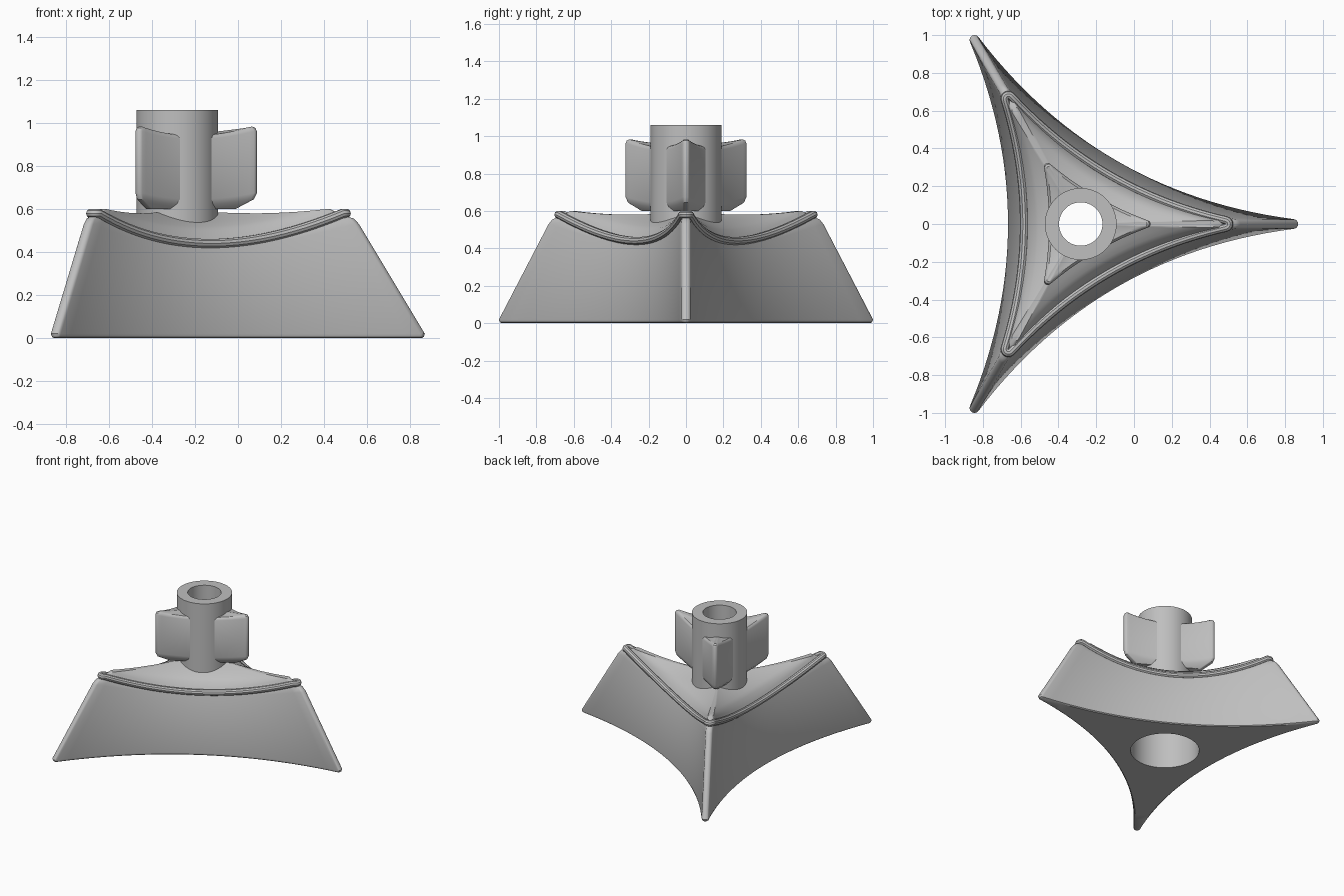
import bpy
from math import sin, cos, pi, atan, radians

cube = bpy.data.objects.get("Cube")
if cube:
    bpy.data.objects.remove(cube, do_unlink=True)

CX = -0.282          # axis of the three-fold symmetry
SIDE, CAP = 28, 8    # samples per concave side and rounded corner

grey = bpy.data.materials.new("light grey")
grey.use_nodes = True
grey.diffuse_color = (0.52, 0.52, 0.52, 1)
grey.node_tree.nodes["Principled BSDF"].inputs["Base Color"].default_value = (0.52, 0.52, 0.52, 1)


def star(a, c, m):
    """Concave triangle: corner radius a, rounding c, side distance m -> (x, y, tipness)."""
    h, t = a / 2, a * sin(pi / 3)
    slope = atan(2 * (h + c - m) / t)
    d_end, u_end = h + c * cos(slope), t - c * sin(slope)
    pts = []
    for k in range(3):
        phi = pi / 3 + k * 2 * pi / 3
        for i in range(SIDE + 1):
            s = 2 * i / SIDE - 1
            d, u = m + (d_end - m) * s * s, u_end * s
            pts.append((d * cos(phi) - u * sin(phi), d * sin(phi) + u * cos(phi), s * s))
        corner, half = phi + pi / 3, pi / 3 + slope
        for i in range(1, CAP):
            g = corner - half + 2 * half * i / CAP
            pts.append((a * cos(corner) + c * cos(g), a * sin(corner) + c * sin(g), 1))
    return pts


def ring(a, c, m, z_mid, z_tip):
    return [(x, y, z_mid + (z_tip - z_mid) * w) for x, y, w in star(a, c, m)]


def crown(base, apex, power, dip):
    """Rings shrinking from a top edge towards the axis."""
    tips = [p[2] for p in star(0.69, 0.02, 0.275)]
    out = []
    for f in (0.92, 0.82, 0.7, 0.55, 0.4, 0.25, 0.1):
        out.append([(x * f, y * f, z + (apex - z) * (1 - f) ** power - dip * f * (1 - f) * w)
                    for (x, y, z), w in zip(base, tips)])
    return out


def make(name, verts, faces):
    me = bpy.data.meshes.new(name)
    me.from_pydata(verts, [], faces)
    me.materials.append(grey)
    ob = bpy.data.objects.new(name, me)
    ob.location.x = CX
    bpy.context.collection.objects.link(ob)
    return ob


def loft(name, rings):
    n = len(rings[0])
    verts = [p for r in rings for p in r]
    faces = [(j * n + i, j * n + (i + 1) % n, (j + 1) * n + (i + 1) % n, (j + 1) * n + i)
             for j in range(len(rings) - 1) for i in range(n)]
    faces += [tuple(reversed(range(n))), tuple(range(len(verts) - n, len(verts)))]
    return make(name, verts, faces)


def circle(r, z, n=64):
    return [(r * cos(2 * pi * i / n), r * sin(2 * pi * i / n), z) for i in range(n)]


def activate(ob):
    bpy.ops.object.select_all(action='DESELECT')
    ob.select_set(True)
    bpy.context.view_layer.objects.active = ob


def cut(ob, cutter):
    activate(ob)
    mod = ob.modifiers.new("bore", 'BOOLEAN')
    mod.operation, mod.solver, mod.object = 'DIFFERENCE', 'EXACT', cutter
    bpy.ops.object.modifier_apply(modifier=mod.name)


# Flared three-pointed base with a shallow tent top
base_rings = [
    ring(1.125, 0.012, 0.375, 0, 0),
    ring(1.125, 0.021, 0.382, 0.006, 0.006),
    ring(1.125, 0.026, 0.385, 0.02, 0.02),
    ring(0.82, 0.025, 0.305, 0.425, 0.53),
    ring(0.80, 0.022, 0.30, 0.44, 0.555),
    ring(0.74, 0.02, 0.285, 0.445, 0.575),
    ring(0.69, 0.02, 0.275, 0.46, 0.60),
]
base = loft("base", base_rings + crown(base_rings[-1], 0.60, 0.5, 0.08))

# Three-winged collar around the tube
collar_rings = [
    ring(0.25, 0.02, 0.145, 0.60, 0.60),
    ring(0.335, 0.02, 0.16, 0.62, 0.645),
    ring(0.35, 0.02, 0.168, 0.645, 0.675),
    ring(0.35, 0.02, 0.168, 0.925, 0.962),
    ring(0.347, 0.016, 0.162, 0.937, 0.977),
    ring(0.34, 0.01, 0.155, 0.942, 0.983),
]
collar = loft("collar", collar_rings + crown(collar_rings[-1], 0.942, 0.8, 0))

# Stepped bore: wide socket underneath, narrow hole above
cutter = loft("bore_cutter", [circle(0.24, -0.1), circle(0.24, 0.40),
                              circle(0.115, 0.40), circle(0.115, 1.3)])
cutter.hide_render = True
cut(base, cutter)
cut(collar, cutter)
bpy.data.objects.remove(cutter, do_unlink=True)

# Upright tube
N = 64
tube_rings = [circle(0.19, 0.45), circle(0.19, 1.06), circle(0.115, 1.06), circle(0.115, 0.45)]
tube = make("tube", [p for r in tube_rings for p in r],
            [(j * N + i, j * N + (i + 1) % N, (j + 1) % 4 * N + (i + 1) % N, (j + 1) % 4 * N + i)
             for j in range(4) for i in range(N)])

# Rounded bead following the top edge
cu = bpy.data.curves.new("rim_bead", 'CURVE')
cu.dimensions = '3D'
cu.bevel_depth, cu.bevel_resolution = 0.022, 3
path = ring(0.765, 0.02, 0.30, 0.44, 0.58)
sp = cu.splines.new('POLY')
sp.points.add(len(path) - 1)
for pt, co in zip(sp.points, path):
    pt.co = (*co, 1)
sp.use_cyclic_u = True
cu.materials.append(grey)
bead = bpy.data.objects.new("rim_bead", cu)
bead.location.x = CX
bpy.context.collection.objects.link(bead)
activate(bead)
bpy.ops.object.convert(target='MESH')
bead = bpy.context.view_layer.objects.active

for ob in (base, collar, tube, bead):
    activate(ob)
    bpy.ops.object.shade_smooth_by_angle(angle=radians(35))
